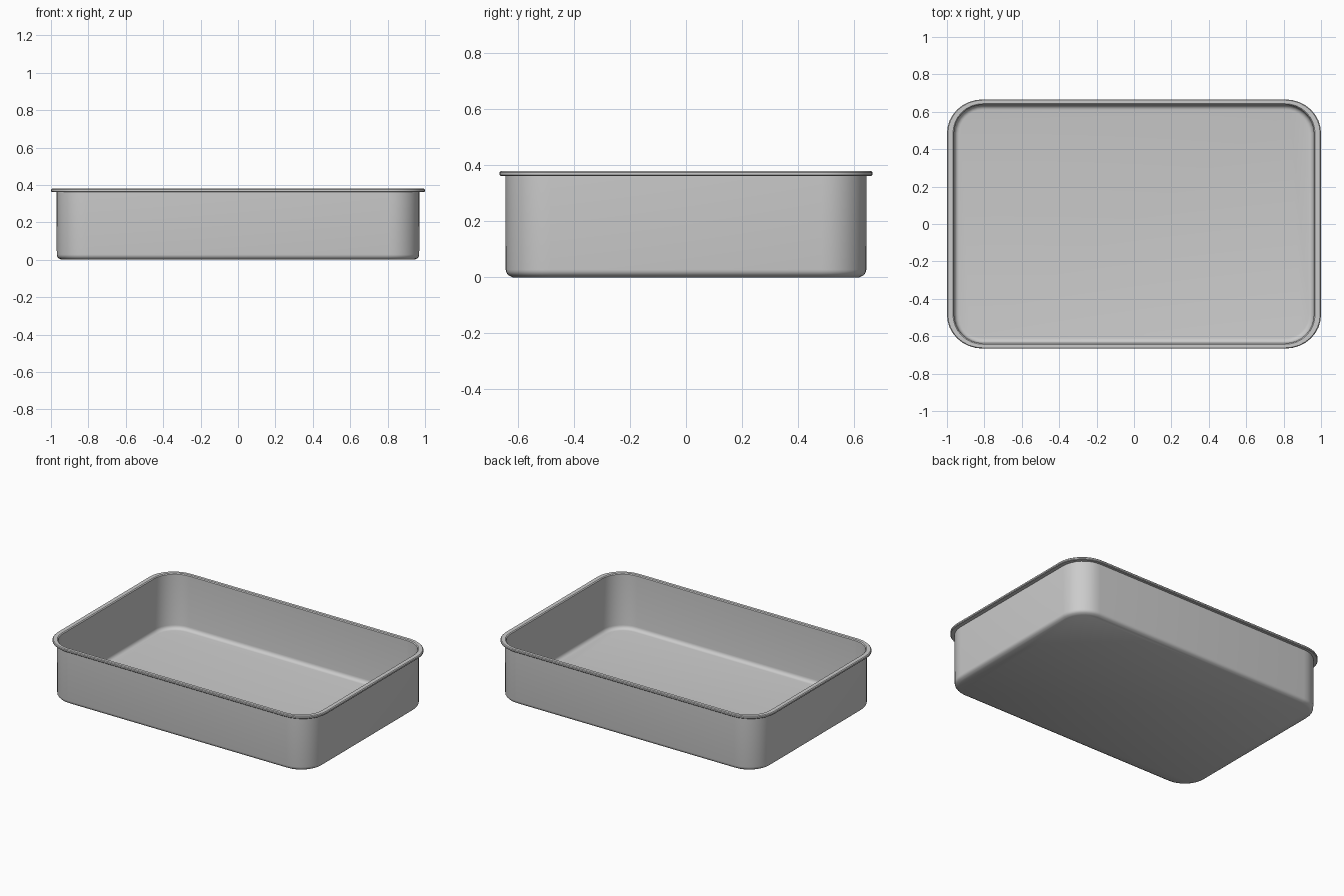
import bpy, bmesh
from math import sin, cos, pi, radians

if "Cube" in bpy.data.objects:
    bpy.data.objects.remove(bpy.data.objects["Cube"])

CX, CY = 0.81, 0.485      # centres of the corner arcs
SEG = 8                   # segments per corner


def ring(bm, rx, ry, z):
    """Rounded rectangle loop with corner radii rx, ry."""
    verts = []
    for q, (sx, sy) in enumerate(((1, 1), (-1, 1), (-1, -1), (1, -1))):
        for i in range(SEG + 1):
            a = (q + i / SEG) * pi / 2
            verts.append(bm.verts.new((sx * CX + rx * cos(a), sy * CY + ry * sin(a), z)))
    return verts


def loft(name, profile, cap=False, closed=False):
    """Sweep a (rx, ry, z) profile around the rounded rectangle."""
    bm = bmesh.new()
    rings = [ring(bm, *p) for p in profile]
    n = len(rings[0])
    pairs = list(zip(rings, rings[1:]))
    if closed:
        pairs.append((rings[-1], rings[0]))
    for a, b in pairs:
        for i in range(n):
            j = (i + 1) % n
            bm.faces.new((a[i], a[j], b[j], b[i]))
    if cap:
        bm.faces.new(rings[0])
        bm.faces.new(rings[-1])
    bmesh.ops.recalc_face_normals(bm, faces=bm.faces)
    me = bpy.data.meshes.new(name)
    bm.to_mesh(me)
    bm.free()
    ob = bpy.data.objects.new(name, me)
    bpy.context.collection.objects.link(ob)
    bpy.context.view_layer.objects.active = ob
    ob.select_set(True)
    bpy.ops.object.shade_smooth_by_angle(angle=radians(35))
    ob.select_set(False)
    return ob


# Tray: outer bottom fillet, wall, flanged rim, inner wall, inner fillet, floor
R = 0.025
STEPS = [i / 5 * pi / 2 for i in range(6)]
outer = [(0.159 - R + R * sin(a), 0.159 - R + R * sin(a), 0.003 + R - R * cos(a)) for a in STEPS]
outer[0] = (outer[0][0], outer[0][1], 0.0)
rim = [
    (0.160, 0.160, 0.362),
    (0.186, 0.177, 0.362),
    (0.190, 0.181, 0.366),
    (0.190, 0.181, 0.375),
    (0.185, 0.177, 0.380),
    (0.158, 0.158, 0.380),
    (0.152, 0.152, 0.375),
]
inner = [(0.150 - R + R * sin(a), 0.150 - R + R * sin(a), 0.010 + R - R * cos(a))
         for a in reversed(STEPS)]
loft("baking_tray", outer + rim + inner, cap=True)
